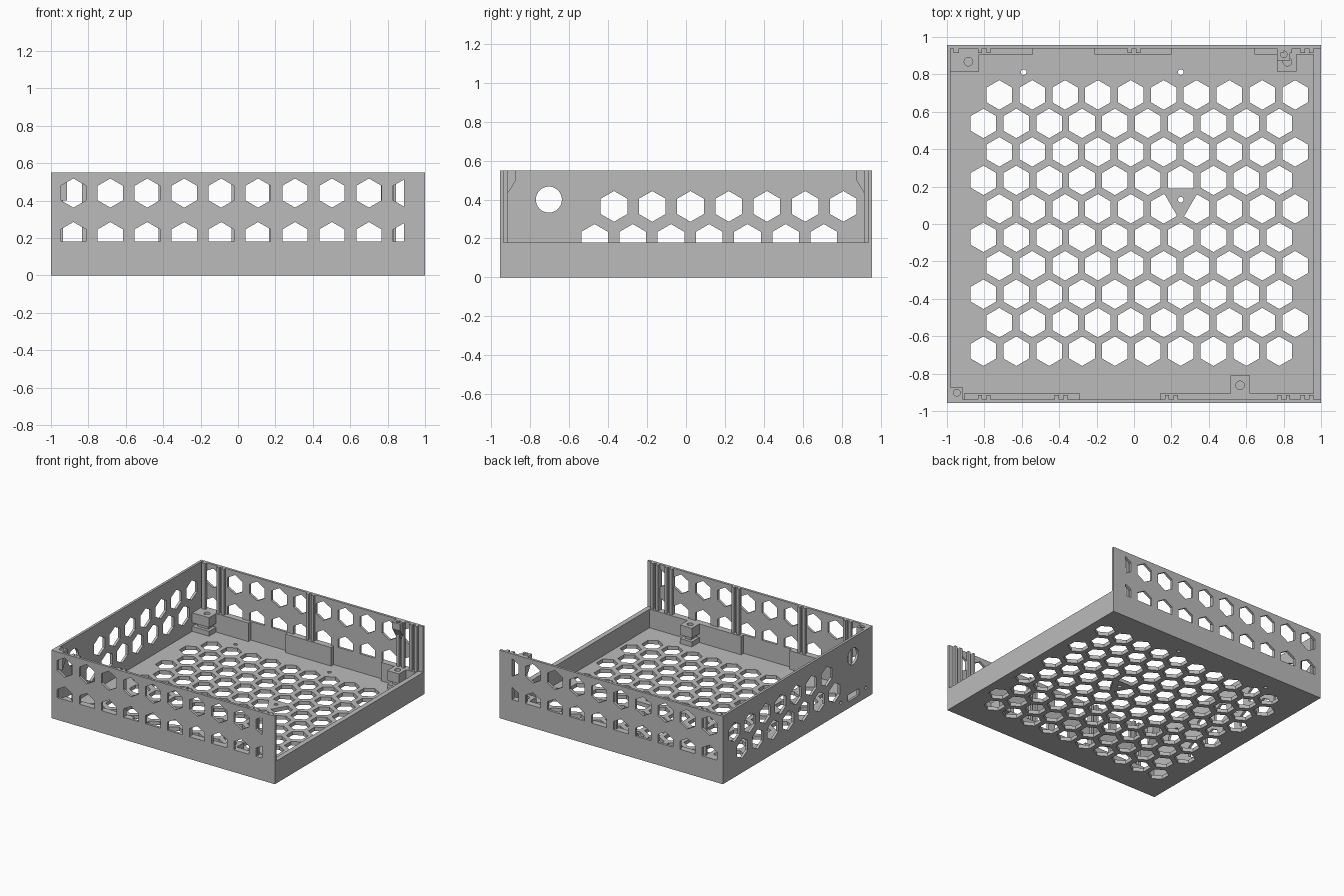
import bpy, bmesh, math
from mathutils import Matrix

if "Cube" in bpy.data.objects:
    bpy.data.objects.remove(bpy.data.objects["Cube"])

grey = bpy.data.materials.new("light_grey")
grey.diffuse_color = (0.5, 0.5, 0.5, 1)
grey.use_nodes = True
grey.node_tree.nodes["Principled BSDF"].inputs["Base Color"].default_value = grey.diffuse_color

# In-plane frames: normal axis -> columns for u, v, w
FRAMES = {
    "z": Matrix.Identity(3),
    "y": Matrix(((1, 0, 0), (0, 0, -1), (0, 1, 0))),
    "x": Matrix(((0, 0, 1), (1, 0, 0), (0, 1, 0))),
}


def rect(u0, u1, v0, v1):
    return [(u0, v0), (u1, v0), (u1, v1), (u0, v1)]


def ngon(u, v, r, n=6):
    return [(u + r * math.sin(2 * math.pi * i / n), v + r * math.cos(2 * math.pi * i / n)) for i in range(n)]


def clip(poly, a, b, c):
    """Keep the part of a polygon where a*u + b*v >= c."""
    out = []
    for p, q in zip(poly, poly[1:] + poly[:1]):
        dp, dq = a * p[0] + b * p[1] - c, a * q[0] + b * q[1] - c
        if dp >= 0:
            out.append(p)
        if dp * dq < 0:
            t = dp / (dp - dq)
            out.append((p[0] + t * (q[0] - p[0]), p[1] + t * (q[1] - p[1])))
    return out


def plate(name, axis, lo, hi, outline, holes=()):
    """Flat outline with holes, extruded from lo to hi along an axis."""
    cu = bpy.data.curves.new(name, "CURVE")
    cu.dimensions, cu.fill_mode, cu.extrude = "2D", "BOTH", (hi - lo) / 2
    for poly in [outline, *holes]:
        s = cu.splines.new("POLY")
        s.points.add(len(poly) - 1)
        s.use_cyclic_u = True
        for pt, (u, v) in zip(s.points, poly):
            pt.co = (u, v, 0, 1)
    tmp = bpy.data.objects.new(name + "_curve", cu)
    bpy.context.collection.objects.link(tmp)
    dg = bpy.context.evaluated_depsgraph_get()
    me = bpy.data.meshes.new_from_object(tmp.evaluated_get(dg))
    bpy.data.objects.remove(tmp)
    bpy.data.curves.remove(cu)
    bm = bmesh.new()
    bm.from_mesh(me)
    bmesh.ops.remove_doubles(bm, verts=bm.verts, dist=1e-5)
    mid = (lo + hi) / 2 * (-1 if axis == "y" else 1)
    for v in bm.verts:
        v.co.z += mid
    bmesh.ops.transform(bm, matrix=FRAMES[axis].to_4x4(), verts=bm.verts)
    bmesh.ops.recalc_face_normals(bm, faces=bm.faces)
    for f in bm.faces:
        f.smooth = False
        f.material_index = 0
    bm.to_mesh(me)
    bm.free()
    me.materials.clear()
    me.materials.append(grey)
    me.name = name
    ob = bpy.data.objects.new(name, me)
    bpy.context.collection.objects.link(ob)
    return ob


def box(name, x0, x1, y0, y1, z0, z1):
    return plate(name, "z", z0, z1, rect(x0, x1, y0, y1))


X, Y, H = 1.0, 0.957, 0.55          # half width, half depth, height
T, FLOOR, LIP = 0.02, 0.03, 0.18    # wall, floor and low lip sizes
YI = Y - T

# Floor with honeycomb, leaving a triangular pad around one screw hole
px, py = 0.25, 0.13
holes = []
for row in range(10):
    for col in range(10):
        u = (-0.805 if row % 2 else -0.72) + 0.1757 * col
        v = 0.69 - 0.1522 * row
        h = ngon(u, v, 0.079)
        if abs(u - px) < 0.12 and abs(v - py) < 0.13:
            if v > py:
                h = clip(h, 0, 1, py + 0.06)
            else:
                s = -1 if u < px else 1
                a, b = s * math.cos(math.pi / 6), -0.5
                h = clip(h, a, b, a * px + b * py + 0.06)
        holes.append(h)
for u, v in ((px, py), (-0.59, 0.812), (0.25, 0.812)):
    holes.append(ngon(u, v, 0.015, 16))
plate("floor", "z", 0, FLOOR, rect(-X + T, X - 0.04, -YI, YI), holes)

# Front and back walls: two rows of hexagons clipped by the lip and end strip
holes = []
for col in range(10):
    for v in (0.44, 0.207):
        h = clip(ngon(-0.88 + 0.1975 * col, v, 0.078), 0, 1, LIP)
        holes.append(clip(h, -1, 0, -0.887))
plate("front_wall", "y", -Y, -YI, rect(-X, X, 0, H), holes)
plate("back_wall", "y", YI, Y, rect(-X, X, 0, H), holes)

# Left wall: staggered hexagons, round opening, socket slot and screw holes
holes = [ngon(-0.37 + 0.1965 * i, 0.365, 0.079) for i in range(7)]
holes += [ngon(-0.47 + 0.1965 * i, 0.195, 0.079) for i in range(7)]
holes += [ngon(-0.705, 0.4, 0.067, 32), rect(-0.78, -0.64, 0.055, 0.11)]
holes += [ngon(v, 0.083, 0.013, 12) for v in (-0.87, -0.55)]
plate("left_wall", "x", -X, -X + T, rect(-YI, YI, 0, H), holes)

# Low right wall
box("right_lip", X - 0.04, X, -YI, YI, 0, LIP)

# Inner alignment tabs along the front and back
for x0, x1 in ((-0.91, -0.29), (0.14, 0.96)):
    box("front_tab", x0, x1, -YI, -0.905, FLOOR, LIP)
for x0, x1 in ((-0.98, -0.54), (-0.21, 0.20), (0.645, 0.96)):
    box("back_tab", x0, x1, 0.905, YI, FLOOR, LIP)

# Vertical guide ribs in pairs
for side, centres in ((-1, (-0.8, -0.39, 0.2, 0.8)), (1, (-0.8, 0.0, 0.81))):
    for c in centres:
        for d in (-0.023, 0.023):
            y0, y1 = sorted((side * YI, side * 0.915))
            box("guide_rib", c + d - 0.011, c + d + 0.011, y0, y1, LIP, H)
    # End ribs beside the open right side
    for x0, x1 in ((0.89, 0.915), (0.935, 0.96)):
        box("end_rib", x0, x1, y0, y1, LIP, H)
box("corner_rib", -0.965, -0.935, 0.915, YI, LIP, H)

# Screw blocks on the floor, each with a nut gap under a drilled top
for x0, x1, y0, y1, hx, hy in (
    (-0.98, -0.83, 0.815, 0.905, -0.885, 0.868),
    (0.765, 0.87, 0.815, 0.905, 0.82, 0.868),
    (0.515, 0.62, -0.905, -0.81, 0.567, -0.863),
):
    box("block_base", x0, x1, y0, y1, FLOOR, 0.07)
    m = 0.025
    ya, yb = (y0 + m, y1) if y0 > 0 else (y0, y1 - m)
    box("block_neck", x0 + m, x1 - m, ya, yb, 0.07, 0.10)
    plate("block_top", "z", 0.10, LIP, rect(x0, x1, y0, y1), [ngon(hx, hy, 0.023, 24)])

# Drilled lugs at the rim, each on a sloping support
for x0, x1, s, depth, hx, hy in (
    (-0.98, -0.915, -1, 0.873, -0.947, -0.902),
    (0.765, 0.835, 1, 0.875, 0.80, 0.908),
):
    y0, y1 = sorted((s * YI, s * depth))
    plate("rim_lug", "z", 0.50, H, rect(x0, x1, y0, y1), [ngon(hx, hy, 0.018, 20)])
    plate("lug_support", "x", x0, x1, [(s * YI, 0.50), (s * depth, 0.50), (s * YI, 0.40)])
